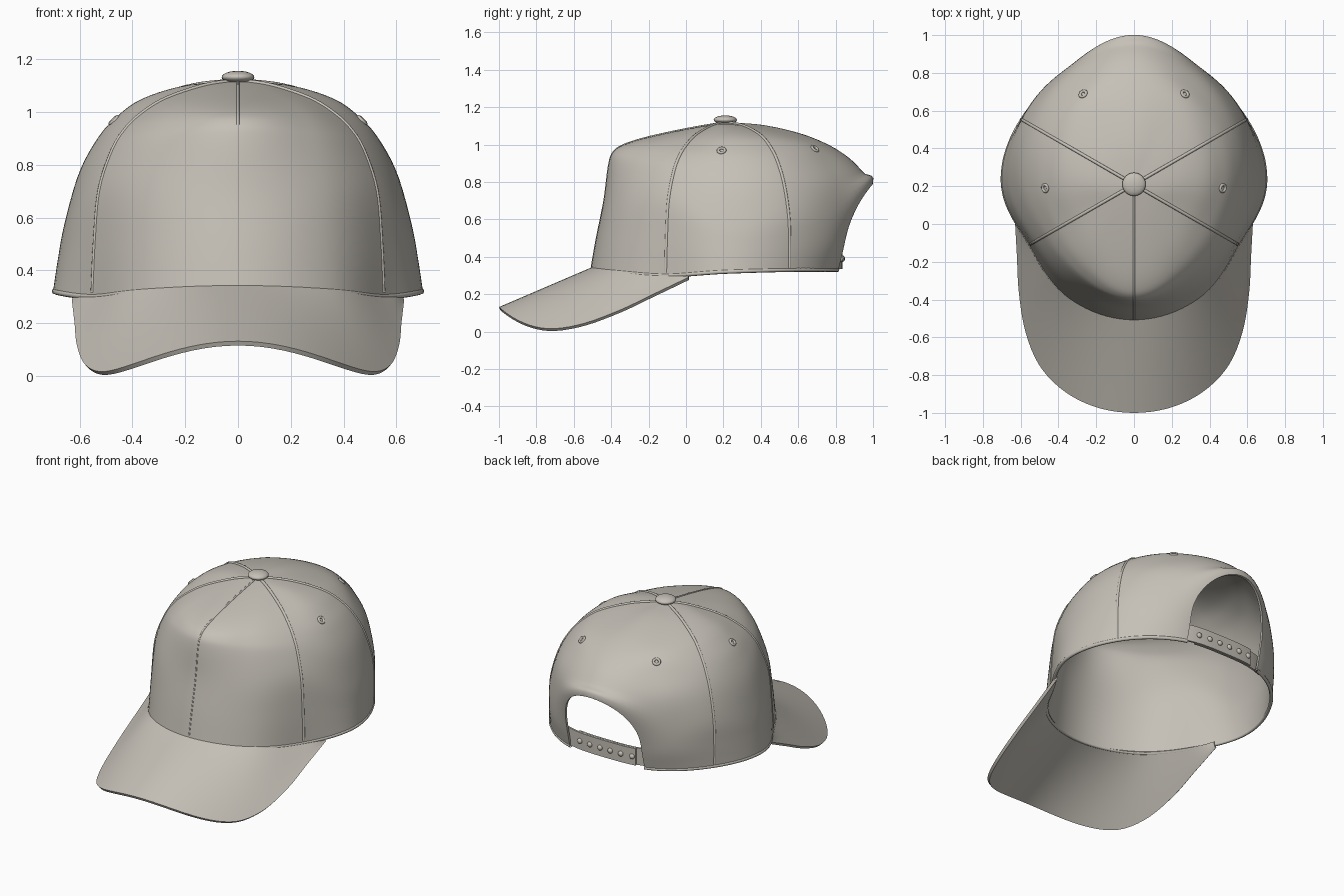
import bpy, bmesh, math
from mathutils import Vector

if "Cube" in bpy.data.objects:
    bpy.data.objects.remove(bpy.data.objects["Cube"], do_unlink=True)

# One cloth colour for the whole cap
cloth = bpy.data.materials.new("warm_grey_cloth")
cloth.use_nodes = True
colour = (0.56, 0.53, 0.475, 1)
cloth.diffuse_color = colour
shader = cloth.node_tree.nodes["Principled BSDF"]
shader.inputs["Base Color"].default_value = colour
shader.inputs["Roughness"].default_value = 0.8

CENTRE_Y = 0.21
APEX = (0, 1.12)
# Crown profiles (radius, height) every 30 degrees from front to back
PROFILES = [
    [(.2, 1.085), (.41, 1.04), (.54, 1.0), (.6, .96), (.625, .89), (.65, .7), (.69, .5), (.72, .33)],
    [(.18, 1.09), (.36, 1.045), (.47, 1.0), (.535, .95), (.58, .88), (.635, .7), (.67, .5), (.695, .32)],
    [(.15, 1.1), (.32, 1.05), (.43, .99), (.5, .93), (.555, .85), (.61, .7), (.63, .5), (.64, .3)],
    [(.2, 1.1), (.36, 1.05), (.46, .98), (.53, .9), (.6, .77), (.655, .58), (.68, .45), (.7, .32)],
    [(.2, 1.1), (.38, 1.05), (.48, .99), (.56, .91), (.63, .79), (.68, .62), (.69, .47), (.69, .33)],
    [(.2, 1.1), (.4, 1.05), (.52, 1.0), (.6, .92), (.68, .8), (.71, .65), (.7, .47), (.67, .33)],
    [(.2, 1.105), (.4, 1.06), (.55, 1.0), (.66, .93), (.74, .85), (.79, .79), (.66, .46), (.63, .33)],
]
PROFILES = [[Vector(p) for p in [APEX] + row] for row in PROFILES]


def spline(points, t, mirror=False):
    """Smooth curve through points, t from 0 to 1."""
    last = len(points) - 1
    x = min(max(t, 0), 1) * last
    i = min(int(x), last - 1)
    f = x - i
    p1, p2 = points[i], points[i + 1]
    before = points[i - 1] if i else (p2 if mirror else 2 * p1 - p2)
    after = points[i + 2] if i + 2 <= last else (p1 if mirror else 2 * p2 - p1)
    return 0.5 * (2 * p1 + (p2 - before) * f + (2 * before - 5 * p1 + 4 * p2 - after) * f * f
                  + (3 * p1 - before - 3 * p2 + after) * f ** 3)


def crown_point(degrees, t, inset=0.0):
    """Point on the crown: angle from the front towards +x, t from apex to rim."""
    a = abs((degrees + 180) % 360 - 180)
    r, z = spline([spline(row, t) for row in PROFILES], a / 180, True)
    ang = math.radians(degrees)
    r = max(r - inset, 0)
    return Vector((r * math.sin(ang), CENTRE_Y - r * math.cos(ang), z))


def activate(obj):
    bpy.ops.object.select_all(action='DESELECT')
    obj.select_set(True)
    bpy.context.view_layer.objects.active = obj


def finish(obj, angle=40):
    activate(obj)
    for m in list(obj.modifiers):
        bpy.ops.object.modifier_apply(modifier=m.name)
    obj.data.materials.clear()
    obj.data.materials.append(cloth)
    bpy.ops.object.shade_smooth_by_angle(angle=math.radians(angle))
    return obj


def sheet(name, func, rows, cols, thickness):
    """Solid sheet from func(row fraction, column fraction)."""
    bm = bmesh.new()
    grid = [[bm.verts.new(func(i / rows, j / cols)) for j in range(cols + 1)] for i in range(rows + 1)]
    for i in range(rows):
        for j in range(cols):
            bm.faces.new((grid[i][j], grid[i + 1][j], grid[i + 1][j + 1], grid[i][j + 1]))
    bmesh.ops.remove_doubles(bm, verts=bm.verts, dist=0.0005)
    mesh = bpy.data.meshes.new(name)
    bm.to_mesh(mesh)
    bm.free()
    obj = bpy.data.objects.new(name, mesh)
    bpy.context.collection.objects.link(obj)
    solid = obj.modifiers.new("thickness", 'SOLIDIFY')
    solid.thickness = thickness
    solid.offset = -1
    return obj


def tube(name, points, radius):
    curve = bpy.data.curves.new(name, 'CURVE')
    curve.dimensions = '3D'
    curve.bevel_depth = radius
    curve.bevel_resolution = 2
    line = curve.splines.new('POLY')
    line.points.add(len(points) - 1)
    for p, co in zip(line.points, points):
        p.co = (*co, 1)
    obj = bpy.data.objects.new(name, curve)
    bpy.context.collection.objects.link(obj)
    curve.materials.append(cloth)
    return obj


def ball(name, location, scale):
    bpy.ops.mesh.primitive_uv_sphere_add(segments=24, ring_count=12, location=location)
    obj = bpy.context.object
    obj.name = name
    obj.scale = scale
    return finish(obj)


# Crown shell
crown = sheet("crown", lambda t, u: crown_point(u * 360, t), 36, 120, 0.015)

# Arched opening at the back
bm = bmesh.new()
arch = [(-.27, .2)] + [(-.27 * math.cos(k * math.pi / 32), .5 + .29 * math.sin(k * math.pi / 32))
                       for k in range(33)] + [(.27, .2)]
face = bm.faces.new([bm.verts.new((x, .5, z)) for x, z in arch])
extruded = bmesh.ops.extrude_face_region(bm, geom=[face])
bmesh.ops.translate(bm, vec=(0, .8, 0), verts=[g for g in extruded["geom"] if isinstance(g, bmesh.types.BMVert)])
bmesh.ops.recalc_face_normals(bm, faces=bm.faces)
mesh = bpy.data.meshes.new("opening_cutter")
bm.to_mesh(mesh)
bm.free()
cutter = bpy.data.objects.new("opening_cutter", mesh)
bpy.context.collection.objects.link(cutter)
cutter.hide_render = True
cut = crown.modifiers.new("opening", 'BOOLEAN')
cut.operation = 'DIFFERENCE'
cut.solver = 'EXACT'
cut.object = cutter
finish(crown)
bpy.data.objects.remove(cutter, do_unlink=True)

# Visor: from the front rim to a rounded outline, arched across its width
OUTLINE = [Vector(p) for p in [(0, -1), (.2, -.97), (.37, -.885), (.5, -.75), (.575, -.57),
                               (.61, -.36), (.62, -.17), (.63, .01)]]


def visor_point(s, u):
    side = 2 * u - 1
    inner = crown_point(72 * side, 1, 0.008)
    edge = spline(OUTLINE, abs(side), False)
    if abs(side) < 1 / 7:
        edge.y = -1 + .03 * (abs(side) * 7) ** 2
    x = inner.x + (math.copysign(edge.x, side) - inner.x) * s
    y = inner.y + (edge.y - inner.y) * s

    def bend(x, y):
        return .33 + (y + .51) * .43 - (.7 - .25 * y) * x * x
    z = bend(x, y) + (inner.z + .003 - bend(inner.x, inner.y)) * (1 - s) ** 2
    return Vector((x, y, z + .012))


finish(sheet("visor", visor_point, 16, 64, 0.018))

# Panel seams and rim binding
for n, ang in enumerate((0, 60, 120, 240, 300)):
    tube("panel_seam_%d" % n, [crown_point(ang, .03 + .96 * k / 40, .004) for k in range(41)],
         .006 if ang == 0 else .009)
tube("rim_binding", [crown_point(-156 + 312 * k / 96, 1, .006) for k in range(97)], .011)

# Top button
ball("top_button", (0, CENTRE_Y, 1.132), (.062, .062, .024))

# Eyelets
for n, (x, y) in enumerate(((.47, .19), (.27, .69), (-.27, .69), (-.47, .19))):
    ang = math.degrees(math.atan2(x, CENTRE_Y - y))
    reach = math.hypot(x, y - CENTRE_Y)
    t = min((k / 200 for k in range(150)),
            key=lambda k: abs((crown_point(ang, k).xy - Vector((0, CENTRE_Y))).length - reach))
    spot = crown_point(ang, t)
    normal = (crown_point(ang, t + .02) - spot).cross(crown_point(ang + 2, t) - spot).normalized()
    bpy.ops.mesh.primitive_torus_add(major_segments=20, minor_segments=8, major_radius=.018,
                                     minor_radius=.008, location=spot,
                                     rotation=normal.to_track_quat('Z', 'Y').to_euler())
    bpy.context.object.name = "eyelet_%d" % n
    finish(bpy.context.object, 60)


# Back strap: two overlapping strips with snaps
def strap_point(degrees, v, inset):
    p = crown_point(degrees, 1, inset)
    p.z = .445 - .11 * v
    return p


for name, start, end, inset in (("strap_left", 150, 199, .0), ("strap_right", 161, 210, .014)):
    finish(sheet(name, lambda v, u: strap_point(start + (end - start) * u, v, inset + .004), 2, 20, 0.012))
for n in range(6):
    ball("strap_snap_%d" % n, strap_point(163 + 6.8 * n, .5, .004), (.017, .014, .017))
